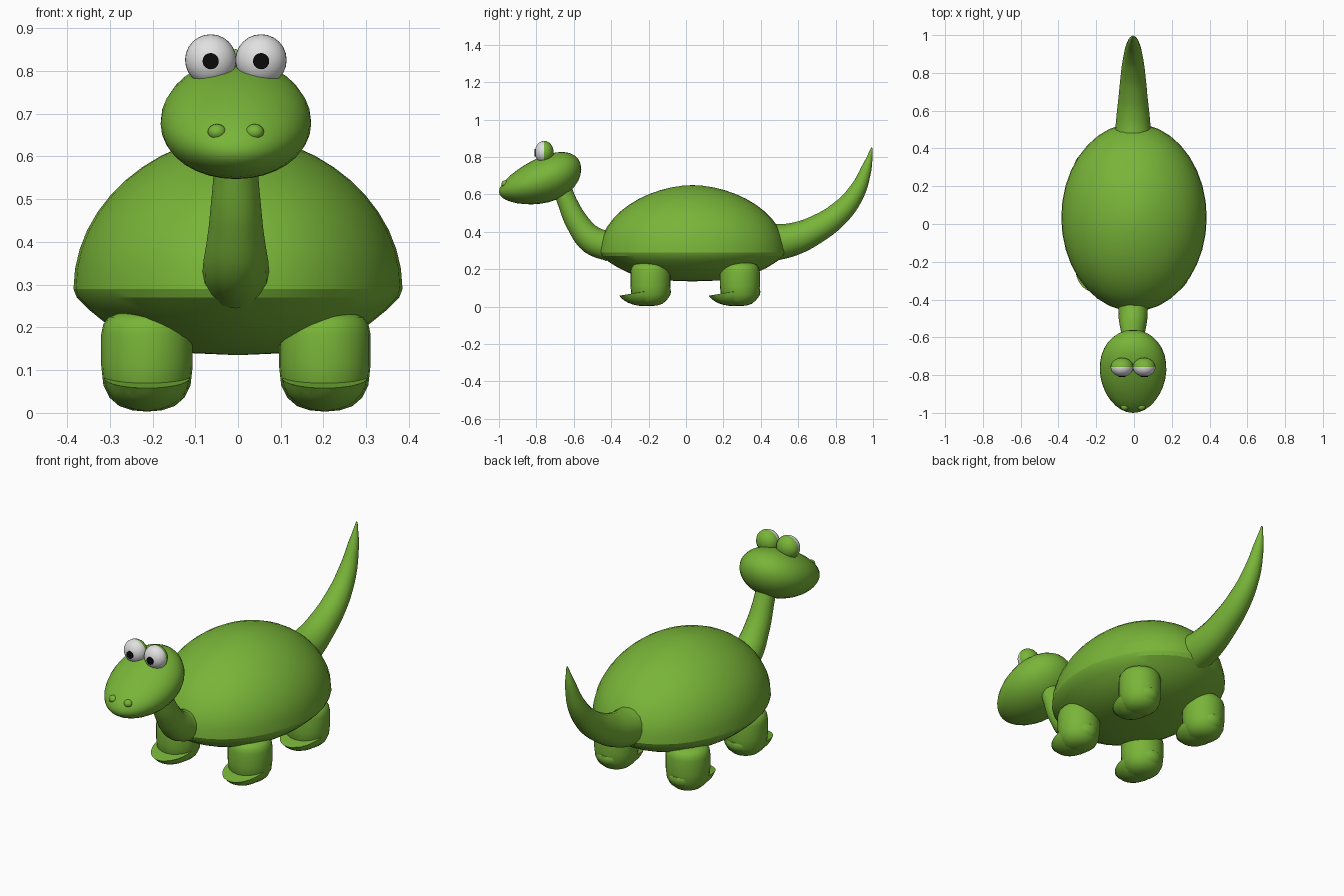
import bpy, bmesh, math
from mathutils import Matrix, Vector

if "Cube" in bpy.data.objects:
    bpy.data.objects.remove(bpy.data.objects["Cube"])

MID = -0.005  # line of symmetry of head, neck, tail and legs


def material(name, rgb):
    m = bpy.data.materials.new(name)
    m.use_nodes = True
    m.diffuse_color = (*rgb, 1)
    m.node_tree.nodes["Principled BSDF"].inputs["Base Color"].default_value = (*rgb, 1)
    return m


GREEN = material("leaf green", (0.19, 0.46, 0.04))
WHITE = material("eye white", (0.75, 0.75, 0.75))
BLACK = material("pupil black", (0.003, 0.003, 0.003))


def smooth(ob, angle=35):
    bpy.ops.object.select_all(action='DESELECT')
    ob.select_set(True)
    bpy.context.view_layer.objects.active = ob
    bpy.ops.object.shade_smooth_by_angle(angle=math.radians(angle))


def add_object(name, bm, mats, angle=35):
    bmesh.ops.recalc_face_normals(bm, faces=bm.faces)
    mesh = bpy.data.meshes.new(name)
    bm.to_mesh(mesh)
    bm.free()
    for m in mats:
        mesh.materials.append(m)
    ob = bpy.data.objects.new(name, mesh)
    bpy.context.collection.objects.link(ob)
    smooth(ob, angle)
    return ob


def lathe(profile, centre, scale=(1, 1), segments=32):
    """Spin (radius, z) points round the z axis."""
    bm = bmesh.new()
    vs = [bm.verts.new((r, 0, z)) for r, z in profile]
    edges = [bm.edges.new(pair) for pair in zip(vs, vs[1:])]
    bmesh.ops.spin(bm, geom=vs + edges, cent=(0, 0, 0), axis=(0, 0, 1),
                   angle=math.tau, steps=segments)
    bmesh.ops.remove_doubles(bm, verts=bm.verts, dist=1e-4)
    for v in bm.verts:
        v.co = (v.co.x * scale[0] + centre[0], v.co.y * scale[1] + centre[1], v.co.z)
    return bm


def ball(centre, radii, segments=32, rings=16):
    """Ellipsoid with its poles along y."""
    bm = bmesh.new()
    bmesh.ops.create_uvsphere(bm, u_segments=segments, v_segments=rings, radius=1,
                              matrix=Matrix.Rotation(math.pi / 2, 4, 'X'))
    for v in bm.verts:
        v.co = Vector(c + r * p for c, r, p in zip(centre, radii, v.co))
    return bm


def tube(name, points):
    """Tapered tube through (y, z, radius) points."""
    curve = bpy.data.curves.new(name, 'CURVE')
    curve.dimensions = '3D'
    curve.bevel_depth = 1
    curve.bevel_resolution = 6
    curve.resolution_u = 5
    curve.use_fill_caps = True
    spline = curve.splines.new('BEZIER')
    spline.bezier_points.add(len(points) - 1)
    for bp, (y, z, r) in zip(spline.bezier_points, points):
        bp.co = (MID, y, z)
        bp.radius = r
        bp.handle_left_type = bp.handle_right_type = 'AUTO'
    curve.materials.append(GREEN)
    ob = bpy.data.objects.new(name, curve)
    bpy.context.collection.objects.link(ob)
    bpy.ops.object.select_all(action='DESELECT')
    ob.select_set(True)
    bpy.context.view_layer.objects.active = ob
    bpy.ops.object.convert(target='MESH')
    smooth(bpy.context.view_layer.objects.active)


# Body: tall domed back meeting a shallow belly at a crease
dome = []
for i in range(13):
    a = math.pi / 2 * (1 - i / 12)
    dome.append((max(math.cos(a), 0) ** 1.1 if i else 0, 0.29 + 0.36 * math.sin(a)))
belly = [(0.98 * t, 0.135 + 0.135 * t ** 3) for t in (1, 0.92, 0.82, 0.7, 0.55, 0.35, 0)]
add_object("body", lathe(dome + belly, (0, 0.035), (0.385, 0.4975), 36), [GREEN], 25)

# Neck and tail
tube("neck", [(-0.40, 0.32, 0.08), (-0.50, 0.355, 0.076), (-0.575, 0.44, 0.063),
              (-0.635, 0.56, 0.052), (-0.68, 0.69, 0.046)])
tube("tail", [(0.45, 0.34, 0.1), (0.57, 0.36, 0.088), (0.69, 0.41, 0.075),
              (0.82, 0.50, 0.062), (0.91, 0.61, 0.047), (0.965, 0.74, 0.028),
              (0.994, 0.85, 0.004)])

# Head: egg that narrows and drops toward the snout
bm = ball((0, 0, 0), (1, 1, 1))
for v in bm.verts:
    x, t, z = v.co
    v.co = (MID + 0.176 * x * (1 + 0.08 * t), -0.78 + 0.22 * t,
            0.675 + 0.06 * t + 0.13 * z * (0.96 + 0.25 * t))
add_object("head", bm, [GREEN])

# Legs: rounded columns, each with a flat-topped slipper foot
LEG = [(0, 0.003), (0.035, 0.006), (0.065, 0.016), (0.088, 0.036), (0.102, 0.065),
       (0.107, 0.11), (0.107, 0.185), (0.102, 0.208), (0.09, 0.224), (0.065, 0.234), (0, 0.24)]
for side, label in ((1, "left"), (-1, "right")):
    x = MID + side * 0.208

    for row, y in (("front", -0.19), ("hind", 0.288)):
        add_object(f"{row}_{label}_leg", lathe(LEG, (x, y), segments=24), [GREEN])
        foot = ball((x, y - 0.03, 0.08), (0.1, 0.14, 0.077), 24, 14)
        for v in foot.verts:
            v.co.z = min(v.co.z, 0.058 + 0.17 * (v.co.y - y + 0.17))
        add_object(f"{row}_{label}_foot", foot, [GREEN], 30)

    # Eye: white in front, green lid behind
    ex = MID + side * 0.059
    eye = ball((ex, -0.758, 0.826), (0.06, 0.05, 0.06), 24, 16)
    for f in eye.faces:
        f.material_index = int(f.calc_center_median().y > -0.758)
    add_object(f"{label}_eye", eye, [WHITE, GREEN])

    # Pupil: thin disc on the eye
    pupil = bmesh.new()
    bmesh.ops.create_cone(pupil, cap_ends=True, segments=20, radius1=0.019, radius2=0.019,
                          depth=0.007, matrix=Matrix.Translation((ex, -0.8065, 0.823))
                          @ Matrix.Rotation(math.pi / 2, 4, 'X'))
    add_object(f"{label}_pupil", pupil, [BLACK])

    # Nostril: small bump on the snout
    add_object(f"{label}_nostril",
               ball((MID + side * 0.044, -0.967, 0.657), (0.022, 0.02, 0.019), 16, 10), [GREEN])
